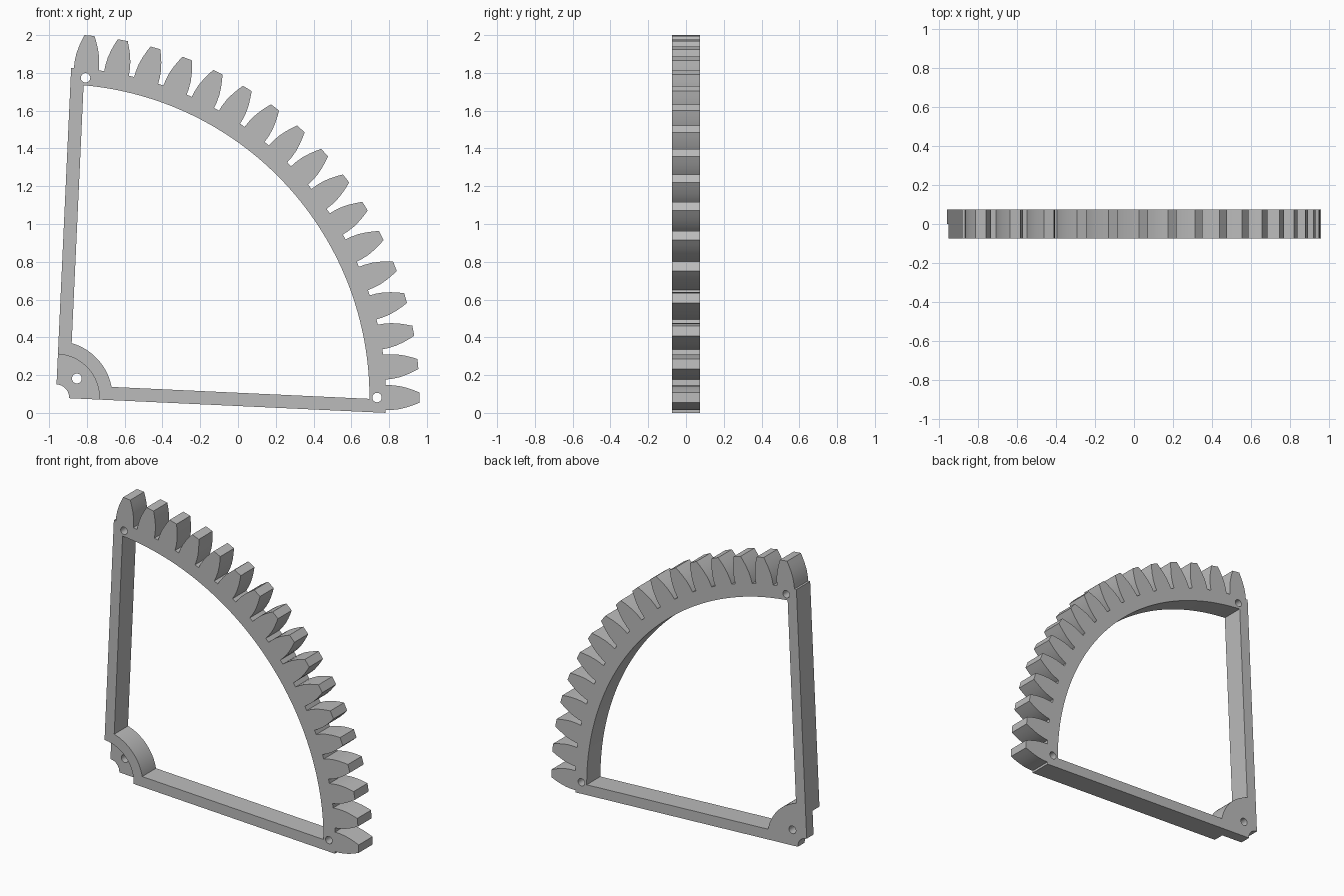
import bpy
import bmesh
from math import radians, asin, sin, cos, degrees
from mathutils import Matrix

if "Cube" in bpy.data.objects:
    bpy.data.objects.remove(bpy.data.objects["Cube"], do_unlink=True)

# Pivot of the quarter sector, and its main sizes
CX, CZ = -0.964, 0.081
HALF_DEPTH = 0.074
TEETH = 17
PITCH = 90 / TEETH
START, END = -PITCH / 2, 90 - PITCH / 2
ROOT, RIM_INNER, HOLE_RING = 1.747, 1.66, 1.70
HUB_CUT, HUB_STEP, HUB_OUTER = 0.07, 0.23, 0.30
ARM = 0.07
# Tooth flank: radius, half width
FLANK = [(1.752, 0.066), (1.78, 0.0655), (1.82, 0.061), (1.86, 0.051),
         (1.895, 0.039), (1.925, 0.027)]


def polar(r, deg):
    a = radians(deg)
    return (CX + r * cos(a), CZ + r * sin(a))


def arc(r, a0, a1, n):
    return [polar(r, a0 + (a1 - a0) * i / n) for i in range(n + 1)]


def circle(center, r, n=32):
    return [(center[0] + r * cos(radians(360 * i / n)),
             center[1] + r * sin(radians(360 * i / n))) for i in range(n)]


def tooth(angle):
    rising = [polar(r, angle - degrees(asin(w / r))) for r, w in FLANK]
    falling = [polar(r, angle + degrees(asin(w / r))) for r, w in reversed(FLANK)]
    foot = degrees(asin(FLANK[0][1] / ROOT))
    return [polar(ROOT, angle - foot)] + rising + falling + [polar(ROOT, angle + foot)]


# Outline: toothed rim, then the concave notch at the pivot
outline = [polar(ROOT, START)]
for k in range(TEETH):
    outline += tooth(k * PITCH)
    outline.append(polar(ROOT, (k + 0.5) * PITCH))
outline += arc(HUB_CUT, END, START, 16)

# Window between the arms, bounded by hub and rim arcs
hub_in = degrees(asin(ARM / HUB_OUTER))
rim_in = degrees(asin(ARM / RIM_INNER))
window = (arc(RIM_INNER, START + rim_in, END - rim_in, 64)
          + arc(HUB_OUTER, END - hub_in, START + hub_in, 24))

# Bolt holes at the rim ends and in the hub
holes = [circle(polar(HOLE_RING, 0), 0.025),
         circle(polar(HOLE_RING, (TEETH - 1) * PITCH), 0.025),
         circle(polar((HUB_CUT + HUB_STEP) / 2, (START + END) / 2), 0.026)]

# Extruded flat profile
curve = bpy.data.curves.new("sector_profile", 'CURVE')
curve.dimensions = '2D'
curve.fill_mode = 'BOTH'
curve.extrude = HALF_DEPTH
for loop in [outline, window] + holes:
    spline = curve.splines.new('POLY')
    spline.points.add(len(loop) - 1)
    for point, (x, z) in zip(spline.points, loop):
        point.co = (x, z, 0, 1)
    spline.use_cyclic_u = True
sector = bpy.data.objects.new("gear_sector", curve)
bpy.context.collection.objects.link(sector)
bpy.ops.object.select_all(action='DESELECT')
bpy.context.view_layer.objects.active = sector
sector.select_set(True)
bpy.ops.object.convert(target='MESH')
sector = bpy.context.object

# Weld caps to walls and stand the sector upright
upright = Matrix.Rotation(radians(90), 4, 'X')
bm = bmesh.new()
bm.from_mesh(sector.data)
bmesh.ops.remove_doubles(bm, verts=bm.verts, dist=0.0001)
bmesh.ops.transform(bm, matrix=upright, verts=bm.verts)
bmesh.ops.recalc_face_normals(bm, faces=bm.faces)
bm.to_mesh(sector.data)
bm.free()

# Recess the front half of the hub
bpy.ops.mesh.primitive_cylinder_add(vertices=96, radius=HUB_STEP, depth=0.2,
                                    location=(CX, -0.1, CZ),
                                    rotation=(radians(90), 0, 0))
cutter = bpy.context.object
cutter.name = "hub_recess_cutter"
cutter.hide_render = True
recess = sector.modifiers.new("hub_recess", 'BOOLEAN')
recess.operation = 'DIFFERENCE'
recess.solver = 'EXACT'
recess.object = cutter
bpy.ops.object.select_all(action='DESELECT')
bpy.context.view_layer.objects.active = sector
sector.select_set(True)
bpy.ops.object.modifier_apply(modifier=recess.name)
bpy.data.objects.remove(cutter, do_unlink=True)

# Single grey finish
grey = bpy.data.materials.new("plain_grey")
grey.use_nodes = True
color = (0.5, 0.5, 0.5, 1)
grey.diffuse_color = color
grey.node_tree.nodes["Principled BSDF"].inputs["Base Color"].default_value = color
sector.data.materials.clear()
sector.data.materials.append(grey)
bpy.ops.object.shade_smooth_by_angle(angle=radians(30))
